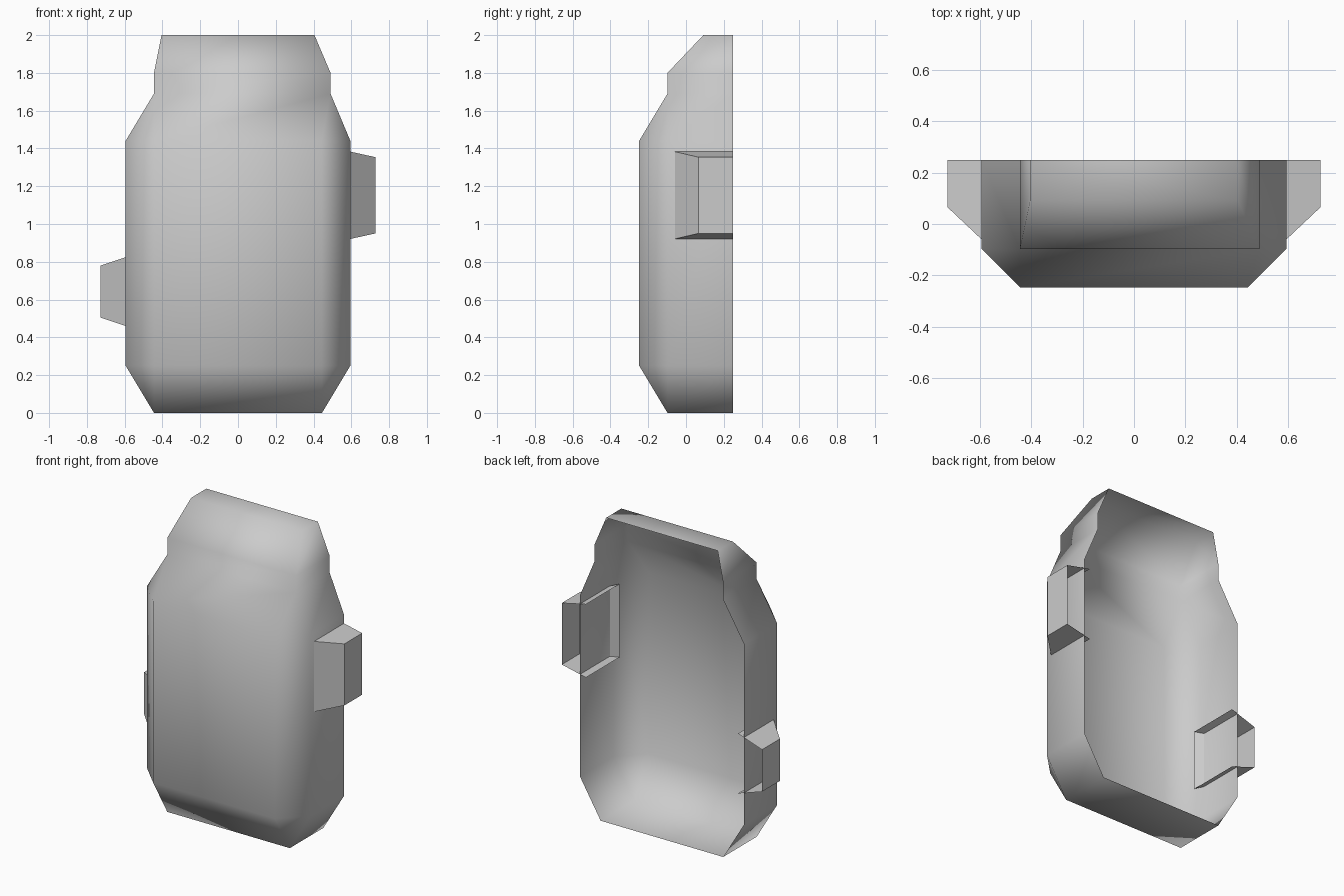
import bpy
import bmesh
from mathutils import Vector

cube = bpy.data.objects.get("Cube")
if cube:
    bpy.data.objects.remove(cube, do_unlink=True)

BACK = 0.25

grey = bpy.data.materials.new("light_grey")
grey.use_nodes = True
grey.diffuse_color = (0.6, 0.6, 0.6, 1)
grey.node_tree.nodes["Principled BSDF"].inputs["Base Color"].default_value = grey.diffuse_color


def make_object(name, bm, centre, smooth):
    """Turn faces away from the centre and link the mesh as an object."""
    bmesh.ops.remove_doubles(bm, verts=bm.verts[:], dist=0.0005)
    bm.normal_update()
    for f in bm.faces:
        f.smooth = smooth
        if f.normal.dot(f.calc_center_median() - Vector(centre)) < 0:
            f.normal_flip()
    mesh = bpy.data.meshes.new(name)
    bm.to_mesh(mesh)
    bm.free()
    mesh.materials.append(grey)
    obj = bpy.data.objects.new(name, mesh)
    bpy.context.collection.objects.link(obj)
    return obj


# Shell: open-backed cross-sections, (z, left edge, right edge, front y, chamfer)
sections = [
    (0.0, -0.445, 0.445, -0.098, 0),
    (0.25, -0.595, 0.595, -0.248, 0.152),
    (1.44, -0.595, 0.595, -0.248, 0.152),
    (1.69, -0.445, 0.49, -0.098, 0),
    (1.80, -0.445, 0.49, -0.098, 0),
    (2.0, -0.405, 0.405, 0.092, 0),
]
bm = bmesh.new()
rings = []
for z, x0, x1, front, c in sections:
    outline = [(x0, BACK), (x0, front + c), (x0 + c, front),
               (x1 - c, front), (x1, front + c), (x1, BACK)]
    rings.append([bm.verts.new((x, y, z)) for x, y in outline])
for low, high in zip(rings, rings[1:]):
    for i in range(5):
        bm.faces.new((low[i], low[i + 1], high[i + 1], high[i]))
# Closed top and bottom
for ring in (rings[0], rings[-1]):
    bm.faces.new((ring[0], ring[1], ring[4], ring[5]))
    for i in (2, 3):
        ring[i].co = ring[1 if i == 2 else 4].co
make_object("shell", bm, (0, 0.24, 1), True)


# Side lugs: hollow, open at the back and towards the shell
def lug(name, side, z_mid, half_out, half_wall):
    x_out, x_wall, x_in = 0.727, 0.595, 0.552
    slope = (half_wall - half_out) / (x_out - x_wall)
    half_in = half_out + slope * (x_out - x_in)
    outline = [(x_in, BACK, half_in), (x_out, BACK, half_out),
               (x_out, 0.065, half_out), (x_in, -0.1, half_in)]
    bm = bmesh.new()
    top, bottom = ([bm.verts.new((side * x, y, z_mid + s * h)) for x, y, h in outline]
                   for s in (1, -1))
    bm.faces.new(top)
    bm.faces.new(bottom)
    for i in (1, 2):
        bm.faces.new((top[i], top[i + 1], bottom[i + 1], bottom[i]))
    make_object(name, bm, (side * 0.6, 0.15, z_mid), False)


lug("left_lug", 1, 1.152, 0.202, 0.231)
lug("right_lug", -1, 0.642, 0.138, 0.182)
